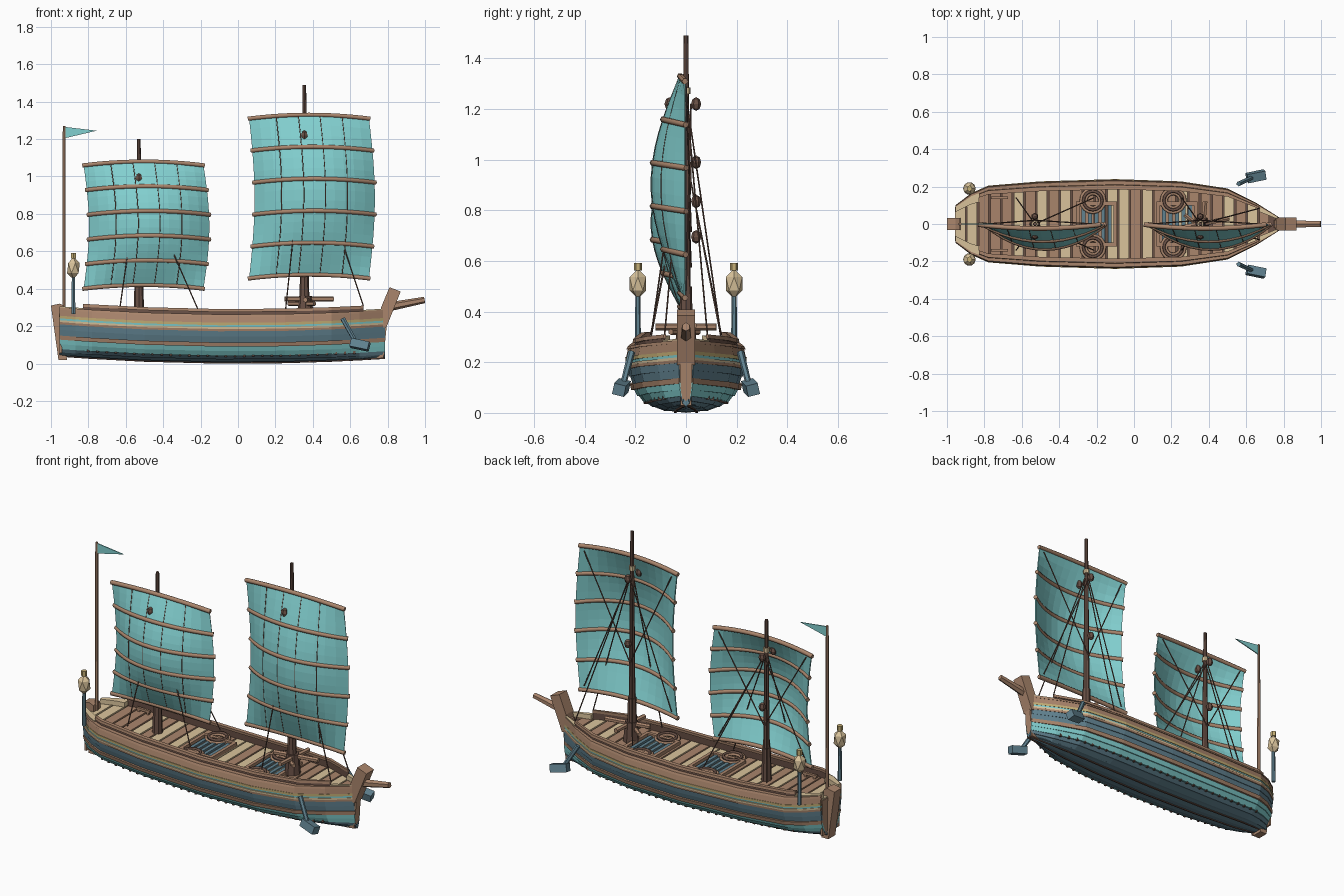
import bpy, bmesh, math
from mathutils import Vector, Matrix

if "Cube" in bpy.data.objects:
    bpy.data.objects.remove(bpy.data.objects["Cube"])


def material(name, rgb):
    m = bpy.data.materials.new(name)
    m.use_nodes = True
    m.diffuse_color = (*rgb, 1)
    m.node_tree.nodes["Principled BSDF"].inputs["Base Color"].default_value = (*rgb, 1)
    return m


BROWN = material("brown wood", (.40, .235, .15))
DARK = material("dark wood", (.14, .08, .06))
TAN = material("pale wood", (.70, .55, .33))
TEAL = material("teal cloth and paint", (.225, .63, .63))
SLATE = material("slate blue paint", (.12, .225, .28))
BRASS = material("brass yellow", (.56, .43, .18))


def finish(name, bm, mat):
    bmesh.ops.recalc_face_normals(bm, faces=bm.faces)
    me = bpy.data.meshes.new(name)
    bm.to_mesh(me)
    bm.free()
    me.materials.append(mat)
    ob = bpy.data.objects.new(name, me)
    bpy.context.scene.collection.objects.link(ob)
    return ob


def box(name, c, size, mat, rot=(0, 0, 0)):
    bm = bmesh.new()
    bmesh.ops.create_cube(bm, size=1, matrix=Matrix.Diagonal((*size, 1)))
    ob = finish(name, bm, mat)
    ob.location, ob.rotation_euler = c, rot


def rod(name, p, q, r1, r2, mat, n=6):
    p, q = Vector(p), Vector(q)
    d = q - p
    bm = bmesh.new()
    turn = d.to_track_quat('Z', 'Y').to_matrix().to_4x4()
    bmesh.ops.create_cone(bm, cap_ends=True, segments=n, radius1=r1, radius2=r2,
                          depth=d.length, matrix=Matrix.Translation((p + q) / 2) @ turn)
    finish(name, bm, mat)


def tube(name, pts, r, mat, cyclic=False):
    cu = bpy.data.curves.new(name, 'CURVE')
    cu.dimensions, cu.bevel_depth, cu.bevel_resolution, cu.use_fill_caps = '3D', r, 1, True
    sp = cu.splines.new('POLY')
    sp.points.add(len(pts) - 1)
    for s, p in zip(sp.points, pts):
        s.co = (*p, 1)
    sp.use_cyclic_u = cyclic
    tmp = bpy.data.objects.new(name, cu)
    me = bpy.data.meshes.new_from_object(tmp)
    bpy.data.objects.remove(tmp)
    me.materials.clear()
    me.materials.append(mat)
    bpy.context.scene.collection.objects.link(bpy.data.objects.new(name, me))


def slab(name, outline, width, mat):
    """Side outline in x and z, extruded across y."""
    bm = bmesh.new()
    f = bm.faces.new([bm.verts.new((x, -width / 2, z)) for x, z in outline])
    g = bmesh.ops.extrude_face_region(bm, geom=[f])["geom"]
    bmesh.ops.translate(bm, vec=(0, width, 0), verts=[v for v in g if isinstance(v, bmesh.types.BMVert)])
    finish(name, bm, mat)


# Hull plan: half width at each station, and upward sweep of the ends
STATIONS = [(-.955, .10), (-.87, .165), (-.78, .205), (-.5, .228), (-.1, .24),
            (.25, .228), (.5, .19), (.65, .115), (.785, .03)]


def half(x):
    for (a, wa), (b, wb) in zip(STATIONS, STATIONS[1:]):
        if x <= b:
            return wa + (wb - wa) * (x - a) / (b - a)
    return STATIONS[-1][1]


def lift(x):
    return .03 * (x / .85) ** 2


def strake(name, profile, mat, x0=-.955, x1=.785):
    """Closed section (fraction of half width, height) swept along both sides."""
    xs = [x0] + [x for x, _ in STATIONS if x0 < x < x1] + [x1]
    bm = bmesh.new()
    n = len(profile)
    for side in (-1, 1):
        rings = [[bm.verts.new((x, side * half(x) * w, z + lift(x))) for w, z in profile] for x in xs]
        for a, b in zip(rings, rings[1:]):
            for i in range(n):
                bm.faces.new((a[i], a[(i + 1) % n], b[(i + 1) % n], b[i]))
        bm.faces.new(rings[0])
        bm.faces.new(rings[-1])
    finish(name, bm, mat)


# Hull planks and wales, keel upward, each lapping over the one below
for name, z0, w0, z1, w1, mat in [
        ("bilge_plank", .008, .36, .025, .54, SLATE), ("upper_bilge", .022, .55, .042, .66, SLATE),
        ("lower_plank", .04, .69, .068, .78, TEAL), ("second_plank", .066, .80, .095, .86, TEAL),
        ("lower_wale", .09, .90, .112, .925, BROWN), ("middle_plank", .11, .87, .145, .92, SLATE),
        ("fourth_plank", .143, .935, .176, .965, SLATE), ("middle_wale", .172, .985, .186, .995, BROWN),
        ("pale_stripe", .184, .995, .194, 1.0, TAN), ("upper_plank", .192, .97, .207, .98, TEAL),
        ("trim_stripe", .204, .995, .218, 1.0, BRASS), ("sheer_plank", .215, .99, .252, .955, BROWN)]:
    strake(name, [(w0, z0), (w1, z1), (w1 - .1, z1), (w0 - .1, z0)], mat)
strake("bottom", [(0, 0), (.38, .01), (.34, .03), (0, .02)], SLATE)
strake("keel_runner", [(.16, -.001), (.2, .0), (.2, .01), (.16, .01)], DARK)
strake("sheer_cap", [(.98, .25), (.96, .262), (.84, .262), (.84, .25)], BROWN)
strake("bulwark", [(.86, .23), (.84, .28), (.81, .28), (.82, .23)], DARK, -.83, .67)
strake("rail_cap", [(.88, .275), (.87, .291), (.77, .291), (.78, .275)], BROWN, -.83, .67)
strake("deck_base", [(0, .215), (.9, .215), (.9, .225), (0, .225)], DARK)
for a, b in ((-.955, -.83), (.67, .785)):
    strake("end_trim", [(.64, .24), (.9, .24), (.9, .268), (.64, .268)], TAN, a, b)

# Small ribs below the waterline
for i in range(30):
    x = -.8 + i * .049
    for s in (-1, 1):
        box("bilge_rib", (x, s * half(x) * .67, .043 + lift(x)), (.012, .014, .014), DARK)

# Transom, stern post, stem and bowsprit
box("transom", (-.948, 0, .155), (.012, .16, .2), BROWN)
box("transom_rail", (-.95, 0, .258), (.016, .18, .02), BROWN)
slab("stern_post", [(-.96, .02), (-.915, .02), (-.93, .31), (-.955, .32), (-1, .31)], .065, BROWN)
slab("lower_stem", [(.73, .025), (.778, .03), (.795, .2), (.805, .27), (.75, .27)], .042, BROWN)
slab("stem_head", [(.792, .19), (.87, .385), (.81, .408), (.765, .3), (.75, .2)], .07, BROWN)
rod("bowsprit", (.79, 0, .30), (.998, 0, .34), .025, .017, BROWN)

# Deck boards laid across the hull, with dark gaps between
for i, key in enumerate("TTBBBTBTBTBBBTTBTBBTBBBTBTB"):
    a = -.955 + i * .0625
    b = a + .053
    bm = bmesh.new()
    rings = []
    for x in (a, b):
        y, z = half(x) * .83, .222 + lift(x)
        rings.append([bm.verts.new(p) for p in ((x, -y, z), (x, y, z), (x, y, z + .014), (x, -y, z + .014))])
    for k in range(4):
        bm.faces.new((rings[0][k], rings[0][k - 1], rings[1][k - 1], rings[1][k]))
    bm.faces.new(rings[0])
    bm.faces.new(rings[1])
    finish("deck_board", bm, TAN if key == "T" else BROWN)

# Hatches with gratings, and rope coils beside them
for cx in (-.2, .23):
    for s in (-1, 1):
        box("hatch_side", (cx, s * .11, .245), (.21, .02, .025), BROWN)
        box("hatch_end", (cx + s * .1, 0, .245), (.02, .24, .025), BROWN)
        coil = cx - .02
        for r, z in ((.064, .247), (.05, .257), (.037, .25)):
            tube("rope_coil", [(coil + r * math.cos(t * math.pi / 8), s * .125 + r * math.sin(t * math.pi / 8), z)
                               for t in range(16)], .008, DARK if r == .05 else BROWN, True)
    for k in range(5):
        box("hatch_slat", (cx - .07 + k * .035, 0, .241), (.02, .21, .014), SLATE)

# Side cleats near the stern
for s in (-1, 1):
    box("cleat_bar", (-.72, s * .14, .275), (.09, .014, .014), BROWN)
    for dx in (-.03, .03):
        box("cleat_leg", (-.72 + dx, s * .14, .255), (.014, .014, .05), BROWN)


def pulley(x, y, z):
    bm = bmesh.new()
    bmesh.ops.create_uvsphere(bm, u_segments=6, v_segments=4, radius=1,
                              matrix=Matrix.Translation((x, y, z)) @ Matrix.Diagonal((.02, .02, .027, 1)))
    finish("pulley", bm, DARK)


def rig(label, mx, top, z0, z1, x0, x1, pulleys, foot):
    """One mast with its battened sail, seams and ropes."""
    def sail(u, v, off=0):
        bulge = .02 + .113 * math.sin(math.pi * v)
        return Vector(((x0 + x1) / 2 + u * (x1 - x0) / 2 + .03 * math.sin(math.pi * v),
                       -bulge * (1 - u * u) - .004 + off,
                       z0 + (z1 - z0) * v + .02 * (1 - u * u)))

    bm = bmesh.new()
    cols, rows = 12, 15
    grid = [[bm.verts.new(sail(-1 + 2 * i / cols, j / rows)) for i in range(cols + 1)] for j in range(rows + 1)]
    for a, b in zip(grid, grid[1:]):
        for i in range(cols):
            bm.faces.new((a[i], a[i + 1], b[i + 1], b[i]))
    ob = finish(label + "_sail", bm, TEAL)
    sol = ob.modifiers.new("thickness", 'SOLIDIFY')
    sol.thickness, sol.offset = .006, 0
    for j in range(6):
        tube(label + "_batten", [sail(-1.02 + 2.04 * i / 12, j / 5) for i in range(13)], .0125, BROWN)
    for u in (-.55, -.18, .18, .55):
        tube(label + "_seam", [sail(u, j / 15, -.0015) for j in range(16)], .003, DARK)

    rod(label + "_mast", (mx, 0, .21), (mx, 0, top), .021, .0095, DARK, 8)
    rod(label + "_mast_foot", (mx, 0, .22), (mx, 0, foot), .03, .023, DARK, 8)
    rod(label + "_mast_collar", (mx, 0, z1 - .05), (mx, 0, z1 - .025), .018, .018, TAN, 8)
    for z in pulleys:
        pulley(mx, .04, z)
    pulley(mx, -.065, pulleys[0])

    # Crossed sheets behind the sail
    for u in (-.9, .9):
        rod(label + "_sheet", (mx, .02, pulleys[0]), sail(u, .03, .01), .0035, .0035, DARK, 5)
        rod(label + "_lift", (mx, .02, pulleys[1] - .12), sail(u, .97, .01), .0035, .0035, DARK, 5)
    # Shrouds down to the rails
    for s in (-1, 1):
        for dx in (-.1, .315):
            x = mx + dx
            y = min(.14, half(x) * .82)
            rod(label + "_shroud", (mx, 0, z1 - .05), (x, s * y, .29 + lift(x)), .0035, .0035, DARK, 5)


rig("main", .355, 1.49, .455, 1.31, .06, .70, (1.22, .835), .5)
rig("aft", -.53, 1.2, .40, 1.06, -.825, -.185, (.99, .695), .44)

# Capstan bars around the main mast foot
rod("capstan_drum", (.36, 0, .24), (.36, 0, .36), .045, .035, DARK, 8)
rod("capstan_bar", (.25, -.02, .345), (.51, .03, .345), .014, .014, BROWN)
rod("capstan_bar", (.36, -.12, .34), (.38, .12, .34), .014, .014, BROWN)
rod("loose_spar", (.27, .05, .32), (.41, -.06, .32), .012, .012, BROWN)

# Flag pole and pennant
rod("flag_pole", (-.93, 0, .25), (-.93, 0, 1.27), .01, .008, BROWN)
slab("pennant", [(-.925, 1.265), (-.925, 1.205), (-.755, 1.245)], .006, TEAL)

# Stern lanterns and bow anchors, on both sides
for s in (-1, 1):
    rod("lantern_post", (-.88, s * .19, .265), (-.88, s * .19, .46), .012, .01, SLATE)
    bm = bmesh.new()
    bmesh.ops.create_icosphere(bm, subdivisions=1, radius=1, matrix=Matrix.Translation((-.88, s * .19, .51))
                               @ Matrix.Diagonal((.038, .038, .06, 1)))
    finish("lantern", bm, TAN)
    rod("lantern_cap", (-.88, s * .19, .562), (-.88, s * .19, .592), .016, .016, BRASS)
    rod("anchor_shaft", (.56, s * .215, .24), (.635, s * .25, .105), .014, .012, SLATE)
    box("anchor_blade", (.652, s * .255, .1), (.1, .048, .045), SLATE, (s * .25, .2, s * .2))
